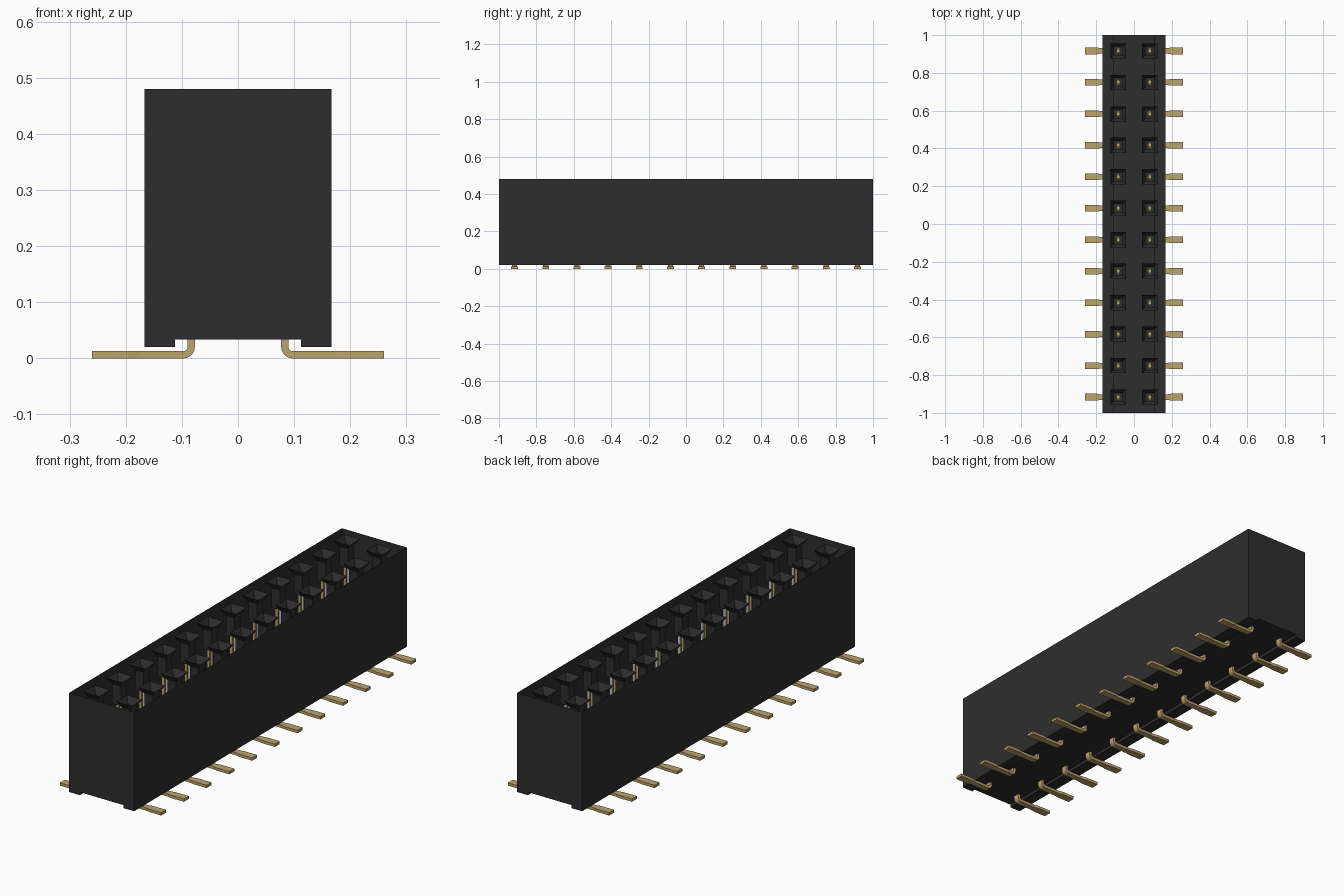
import bpy, bmesh, math

cube = bpy.data.objects.get("Cube")
if cube:
    bpy.data.objects.remove(cube)

PITCH = 1 / 6        # spacing of the pins along y
ROW_X = PITCH / 2    # distance of each row from the centre
COUNT = 12


def material(name, rgb):
    m = bpy.data.materials.new(name)
    m.use_nodes = True
    m.diffuse_color = (*rgb, 1)
    m.node_tree.nodes["Principled BSDF"].inputs["Base Color"].default_value = (*rgb, 1)
    return m


black = material("black plastic", (0.027, 0.027, 0.027))
gold = material("gold", (0.50, 0.37, 0.155))
silver = material("silver", (0.55, 0.55, 0.55))


def finish(bm, name, mat):
    mesh = bpy.data.meshes.new(name)
    bm.to_mesh(mesh)
    bm.free()
    mesh.materials.append(mat)
    ob = bpy.data.objects.new(name, mesh)
    bpy.context.scene.collection.objects.link(ob)
    return ob


def repeat(ob):
    """Copy a part along the row, then mirror it to the other row."""
    arr = ob.modifiers.new("row", 'ARRAY')
    arr.count = COUNT
    arr.use_relative_offset = False
    arr.use_constant_offset = True
    arr.constant_offset_displace = (0, PITCH, 0)
    ob.modifiers.new("other_row", 'MIRROR').use_axis[0] = True


def prism(bm, profile, y0, y1, skip=()):
    """Extrude an x-z outline along y, leaving out the numbered side faces."""
    a = [bm.verts.new((x, y0, z)) for x, z in profile]
    b = [bm.verts.new((x, y1, z)) for x, z in profile]
    bm.faces.new(a)
    bm.faces.new(b[::-1])
    n = len(profile)
    for i in range(n):
        if i not in skip:
            j = (i + 1) % n
            bm.faces.new((a[i], b[i], b[j], a[j]))


Y0 = -PITCH * (COUNT - 1) / 2   # first pin position

# Housing: thin open-topped shell with a rail along each bottom edge
outline = [(-0.167, 0.48), (-0.167, 0.02), (-0.112, 0.02), (-0.112, 0.034),
           (0.112, 0.034), (0.112, 0.02), (0.167, 0.02), (0.167, 0.48)]
bm = bmesh.new()
prism(bm, outline, -1, 1, skip=(7,))
finish(bm, "housing", black)

# Sockets: square funnel leading into a short square sleeve
bm = bmesh.new()
rings = []
for half, z in ((0.04, 0.48), (0.022, 0.45), (0.022, 0.36)):
    rings.append([bm.verts.new((ROW_X + half * sx, Y0 + half * sy, z))
                  for sx, sy in ((-1, -1), (1, -1), (1, 1), (-1, 1))])
for r0, r1 in zip(rings, rings[1:]):
    for i in range(4):
        j = (i + 1) % 4
        bm.faces.new((r0[i], r0[j], r1[j], r1[i]))
repeat(finish(bm, "socket", black))

# Contacts: two upright prongs below each sleeve
for name, mat, side in (("gold_prong", gold, -1), ("silver_prong", silver, 1)):
    bm = bmesh.new()
    yc = Y0 + side * 0.011
    prism(bm, [(ROW_X - 0.007, 0.034), (ROW_X + 0.007, 0.034),
               (ROW_X + 0.007, 0.38), (ROW_X - 0.007, 0.38)], yc - 0.004, yc + 0.004)
    bmesh.ops.recalc_face_normals(bm, faces=bm.faces)
    repeat(finish(bm, name, mat))

# Legs: flat strip coming down from the housing and bending outwards
cx, cz, steps = 0.097, 0.02, 5


def bend(radius):
    return [(cx - radius * math.cos(t), cz - radius * math.sin(t))
            for t in (math.pi / 2 * i / steps for i in range(steps + 1))]


outer = [(cx - 0.02, 0.036)] + bend(0.02) + [(0.175, 0), (0.195, 0), (0.26, 0)]
inner = [(cx - 0.007, 0.036)] + bend(0.007) + [(0.175, 0.013), (0.195, 0.013), (0.26, 0.013)]
bm = bmesh.new()
sections = []
for p, q in zip(outer, inner):
    half = 0.018 if p[0] > 0.18 else 0.014
    sections.append([bm.verts.new((x, Y0 + s * half, z))
                     for (x, z), s in ((p, -1), (p, 1), (q, 1), (q, -1))])
for s0, s1 in zip(sections, sections[1:]):
    for i in range(4):
        j = (i + 1) % 4
        bm.faces.new((s0[i], s0[j], s1[j], s1[i]))
bm.faces.new(sections[0])
bm.faces.new(sections[-1])
bmesh.ops.recalc_face_normals(bm, faces=bm.faces)
repeat(finish(bm, "leg", gold))
